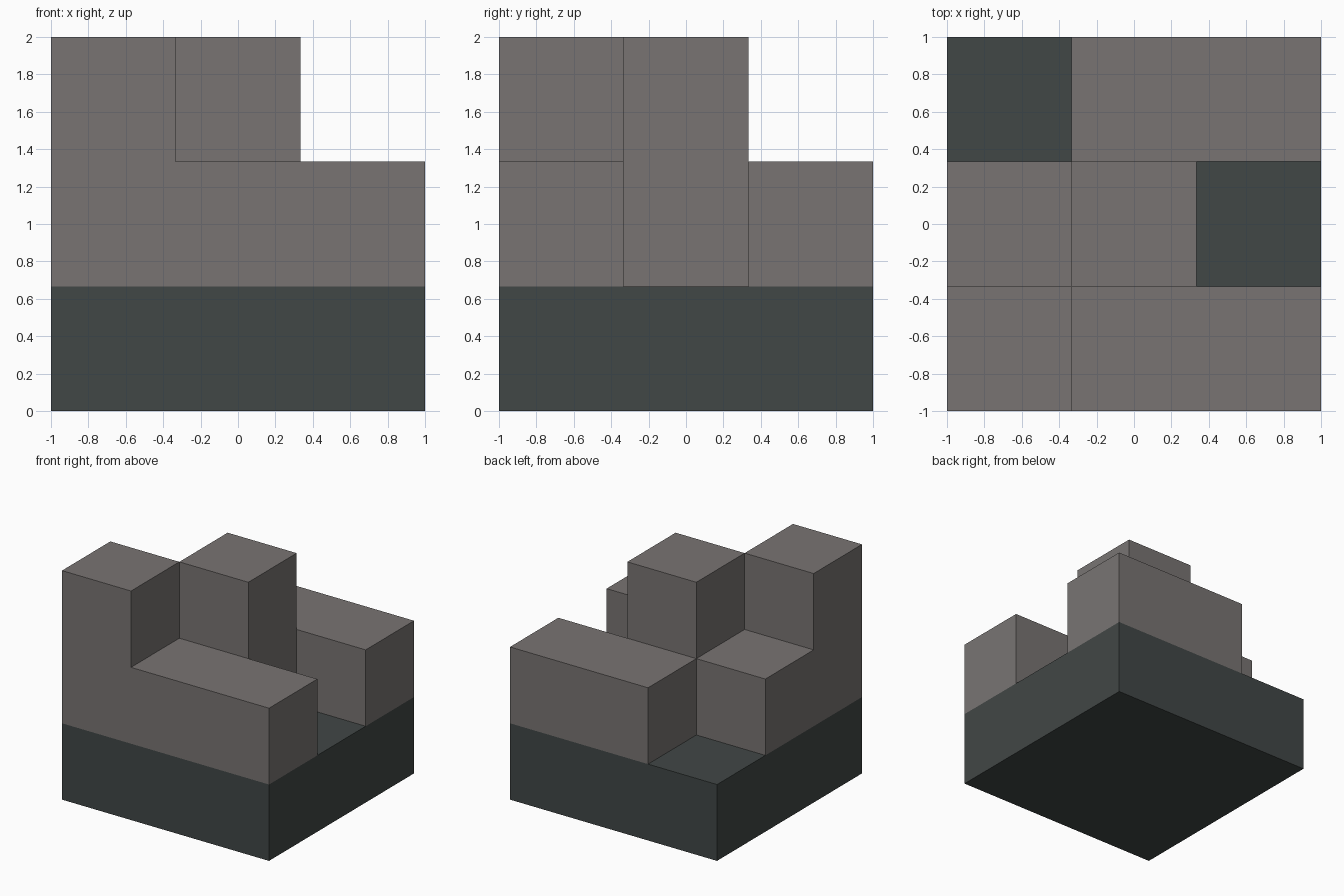
import bpy
import bmesh

cube = bpy.data.objects.get("Cube")
if cube:
    bpy.data.objects.remove(cube, do_unlink=True)

UNIT = 2 / 3  # one cell of the 3 x 3 x 3 layout


def make_material(name, rgb):
    mat = bpy.data.materials.new(name)
    mat.use_nodes = True
    colour = (*rgb, 1)
    mat.diffuse_color = colour
    node = next(n for n in mat.node_tree.nodes if n.type == "BSDF_PRINCIPLED")
    node.inputs["Base Color"].default_value = colour
    return mat


def extrude_profile(name, profile, row, depth, mat):
    """Extrude an x-z profile, given in cells, backwards from a row."""
    bm = bmesh.new()
    verts = [bm.verts.new((x * UNIT - 1, row * UNIT - 1, z * UNIT)) for x, z in profile]
    face = bm.faces.new(verts)
    result = bmesh.ops.extrude_face_region(bm, geom=[face])
    moved = [g for g in result["geom"] if isinstance(g, bmesh.types.BMVert)]
    bmesh.ops.translate(bm, verts=moved, vec=(0, depth * UNIT, 0))
    bmesh.ops.recalc_face_normals(bm, faces=bm.faces)
    mesh = bpy.data.meshes.new(name)
    bm.to_mesh(mesh)
    bm.free()
    mesh.materials.append(mat)
    obj = bpy.data.objects.new(name, mesh)
    bpy.context.collection.objects.link(obj)
    return obj


def block(x0, x1, z0, z1):
    return [(x0, z0), (x1, z0), (x1, z1), (x0, z1)]


stone = make_material("warm grey stone", (0.19, 0.175, 0.171))
slate = make_material("dark slate", (0.053, 0.063, 0.061))

# Square slab underneath
extrude_profile("base_slab", block(0, 3, 0, 1), 0, 3, slate)

# Front row: long low block with a raised end
extrude_profile("front_step", [(0, 1), (3, 1), (3, 2), (1, 2), (1, 3), (0, 3)], 0, 1, stone)

# Middle row: low end and a raised centre
extrude_profile("middle_step", [(0, 1), (2, 1), (2, 3), (1, 3), (1, 2), (0, 2)], 1, 1, stone)

# Back row: low bar
extrude_profile("back_bar", block(1, 3, 1, 2), 2, 1, stone)
